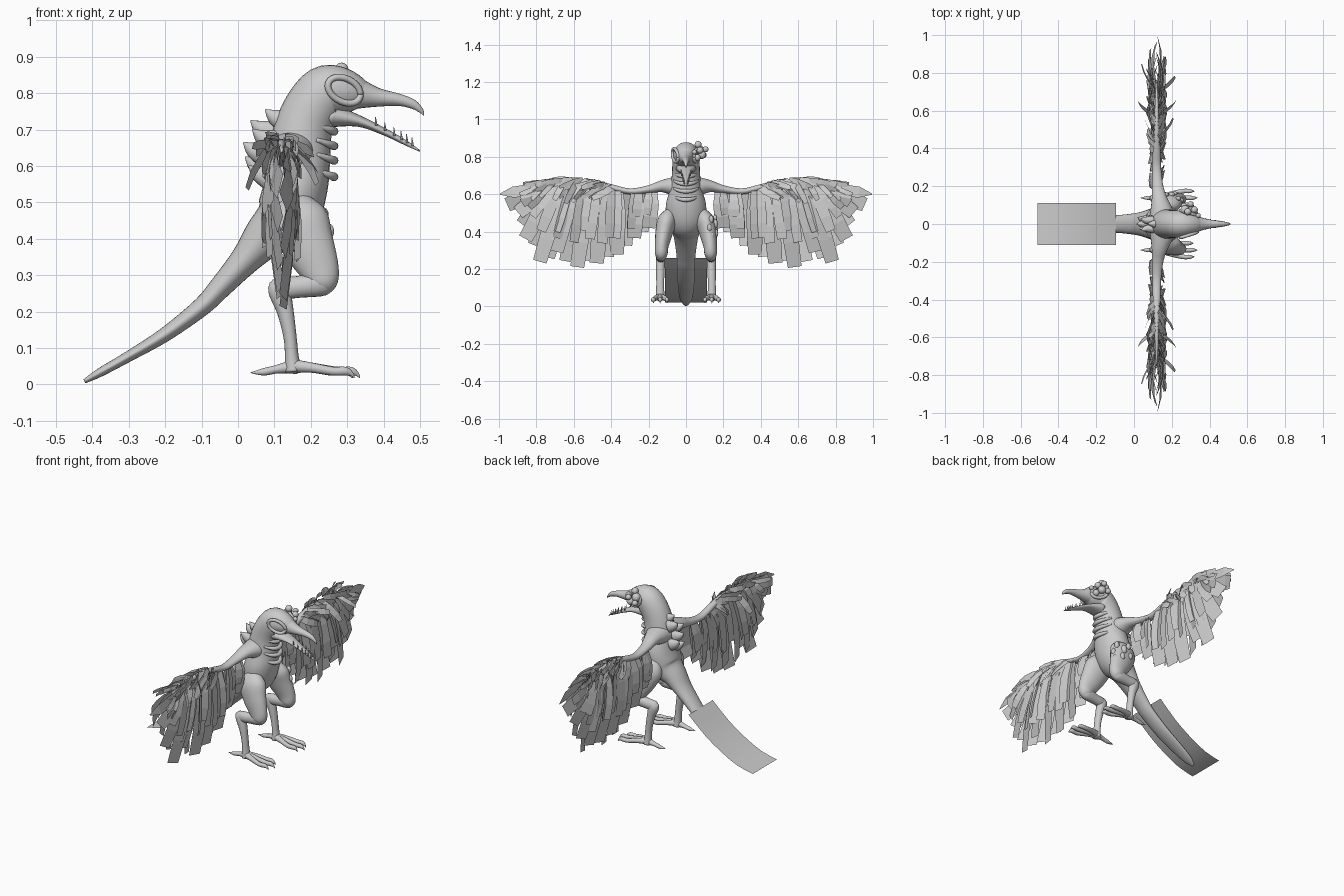
import bpy, bmesh, math, random
from mathutils import Vector

random.seed(4)


def finish(name, bm, smooth=True, mirror=False):
    me = bpy.data.meshes.new(name)
    bm.to_mesh(me)
    bm.free()
    ob = bpy.data.objects.new(name, me)
    bpy.context.collection.objects.link(ob)
    for p in me.polygons:
        p.use_smooth = smooth
    if mirror:
        m = ob.modifiers.new("Mirror", 'MIRROR')
        m.use_axis = (False, True, False)
    return ob


def spline(rows, steps):
    """Catmull-Rom through rows of numbers."""
    r = [Vector(v) for v in rows]
    out = []
    for i in range(len(r) - 1):
        p0, p1, p2, p3 = r[max(i - 1, 0)], r[i], r[i + 1], r[min(i + 2, len(r) - 1)]
        for s in range(steps):
            t = s / steps
            out.append(0.5 * (2 * p1 + (p2 - p0) * t + (2 * p0 - 5 * p1 + 4 * p2 - p3) * t * t
                              + (3 * p1 - p0 - 3 * p2 + p3) * t ** 3))
    return out + [r[-1]]


def tube(bm, rows, side=(0, 1, 0), n=20, steps=4):
    """Loft ellipses; row = x, y, z, radius across side, radius along side."""
    pts = spline(rows, steps)
    rings = []
    for i, p in enumerate(pts):
        a, b = pts[max(i - 1, 0)], pts[min(i + 1, len(pts) - 1)]
        t = Vector((b - a)[:3]).normalized()
        u = Vector(side)
        u = (u - t * u.dot(t)).normalized()
        v = t.cross(u)
        ra, rb = max(p[3], .001), max(p[4], .001)
        c = Vector(p[:3])
        rings.append([bm.verts.new(c + v * ra * math.cos(k * math.tau / n) + u * rb * math.sin(k * math.tau / n))
                      for k in range(n)])
    for a, b in zip(rings, rings[1:]):
        for k in range(n):
            bm.faces.new((a[k], a[(k + 1) % n], b[(k + 1) % n], b[k]))
    bm.faces.new(rings[0][::-1])
    bm.faces.new(rings[-1])
    bmesh.ops.recalc_face_normals(bm, faces=bm.faces[:])


def blob(bm, c, s, seg=14):
    vs = bmesh.ops.create_uvsphere(bm, u_segments=seg, v_segments=8, radius=1)['verts']
    for v in vs:
        v.co = Vector(c) + Vector(v.co[i] * s[i] for i in range(3))


def part(name, *tubes, mirror=False, **kw):
    bm = bmesh.new()
    for rows in tubes:
        tube(bm, rows, **kw)
    return finish(name, bm, mirror=mirror)


# Head, neck, torso and tail as one loft
part("body", [(x, 0, z, a, b) for x, z, a, b in [
    (.355, .795, .03, .03), (.31, .803, .057, .055), (.25, .805, .074, .07), (.213, .772, .077, .073),
    (.182, .71, .079, .075), (.168, .63, .086, .085), (.158, .54, .088, .108), (.13, .455, .086, .1),
    (.075, .405, .062, .075), (.02, .342, .042, .06), (-.05, .265, .031, .05), (-.1, .213, .026, .047),
    (-.2, .137, .02, .045), (-.3, .077, .015, .04), (-.38, .032, .012, .03), (-.422, .008, .006, .01)]], n=28)

# Beak and jaw
part("upper_beak", [(.31, 0, .803, .05, .05), (.38, 0, .789, .027, .028), (.44, 0, .782, .017, .018),
                    (.48, 0, .77, .013, .012), (.503, 0, .752, .007, .006), (.51, 0, .739, .001, .001)])
part("lower_jaw", [(.25, 0, .74, .035, .055), (.33, 0, .724, .016, .036), (.4, 0, .695, .01, .022),
                   (.46, 0, .664, .007, .013), (.5, 0, .641, .002, .003)])
part("teeth", *[[(x, .03 - (x - .36) * .17, .722 - (x - .36) * .56, .004, .004),
                 (x - .002, .03 - (x - .36) * .17, .746 - (x - .36) * .56, .0005, .0005)]
                for x in (.38, .405, .43, .45, .465, .48)], mirror=True, n=6, steps=1, side=(1, 0, 0))

# Eye socket rim with eyeball on both sides
ring = [(.292 + .045 * math.cos(t), .05 + .012 * math.sin(t / 2) - .01 * math.cos(t),
         .808 + .034 * math.sin(t) - .012 * math.cos(t), .009, .009)
        for t in [k * math.tau / 12 for k in range(13)]]
part("eye_rim", ring, mirror=True, n=10, steps=2)
bm = bmesh.new()
blob(bm, (.292, .04, .806), (.028, .02, .022))
finish("eye", bm, mirror=True)

# Growths: head cluster and thigh lumps on one side only
bm = bmesh.new()
for c, r in [((.27, .075, .835), .024), ((.3, .085, .81), .022), ((.285, .065, .865), .019), ((.32, .075, .835), .018),
             ((.265, .095, .81), .016), ((.3, .105, .84), .016), ((.32, .06, .795), .018), ((.34, .045, .825), .013)]:
    blob(bm, c, (r, r, r))
finish("head_growths", bm)
bm = bmesh.new()
for x, y, z, r in [(.2, .155, .44, .022), (.235, .135, .465, .018), (.25, .125, .42, .018), (.215, .16, .39, .018),
                   (.17, .155, .47, .017), (.16, .16, .41, .016), (.25, .14, .38, .014)]:
    blob(bm, (x, y, z), (r * .8, r * .7, r * 1.2))
finish("thigh_growths", bm)

# Throat ridges and spine spikes
part("throat_ridges", *[[(.215, -w, z + .012, .006, .006), (.25, -w * .6, z, .01, .01), (.264, 0, z - .005, .012, .012),
                         (.25, w * .6, z, .01, .01), (.215, w, z + .012, .006, .006)]
                        for z, w in ((.7, .06), (.66, .065), (.62, .065), (.575, .06))], side=(0, 0, 1), n=10)
part("spine_spikes", *[[(x + .06, y, z - .025, .035, .025), (x + .025, y, z - .01, .022, .018),
                        (x, y * 1.4, z + .01, .002, .002)]
                       for x, y, z in ((.075, .0, .745), (.035, .02, .715), (.04, -.025, .69), (.015, 0, .655),
                                       (.02, .025, .615), (.03, -.02, .59))], n=10)

# Legs: thigh, shank, metatarsus
part("legs",
     [(.15, .07, .52, .03, .02), (.165, .1, .46, .078, .05), (.19, .118, .39, .073, .046),
      (.222, .13, .32, .056, .036), (.235, .132, .275, .04, .032), (.235, .132, .248, .012, .01)],
     [(.265, .132, .285, .015, .01), (.235, .132, .28, .036, .03), (.17, .134, .268, .03, .027),
      (.115, .136, .265, .029, .023), (.085, .136, .272, .008, .008)],
     [(.105, .136, .29, .01, .01), (.112, .136, .262, .03, .024), (.13, .137, .2, .023, .023),
      (.143, .138, .13, .018, .021), (.148, .138, .075, .019, .022), (.152, .138, .035, .024, .026)],
     mirror=True)

# Feet: three front toes and a hind toe, each ending in a claw
toes = [[(.145, .138, .05, .02, .02), (.2, .138 + d * .6, .046, .014, .014), (L - .06, .138 + d, .036, .012, .012),
         (L - .025, .138 + d, .036, .012, .011), (L - .008, .138 + d, .028, .006, .005), (L, .138 + d, .017, .001, .001)]
        for d, L in ((-.036, .315), (0, .335), (.036, .32))]
toes.append([(.16, .138, .05, .022, .02), (.11, .138, .042, .012, .013), (.07, .138, .034, .01, .01),
             (.035, .138, .032, .001, .001)])
part("feet", *toes, mirror=True, n=12)

# Wing arms
part("wing_arms", [(.15, .02, .635, .065, .07), (.145, .07, .642, .05, .06), (.135, .13, .642, .032, .042),
                   (.125, .2, .626, .021, .03), (.12, .3, .615, .016, .023), (.12, .4, .637, .016, .02),
                   (.12, .5, .66, .013, .015), (.12, .62, .66, .01, .01), (.12, .75, .64, .004, .004)],
     side=(1, 0, 0), mirror=True)


# Wing feathers: flat cards hung along the arm
def along(line, u):
    f = u * (len(line) - 1)
    i = min(int(f), len(line) - 2)
    return Vector(line[i]).lerp(Vector(line[i + 1]), f - i)


def feather(bm, base, tip, w, bulge, twist, taper=1.0):
    base, tip = Vector(base), Vector(tip)
    d = (tip - base).normalized()
    across = (d.cross(Vector((1, 0, 0))).normalized() + Vector((twist, 0, 0))).normalized()
    prev = None
    for t, k in ((0, .6), (.35, 1), (.7, 1), (1, taper)):
        c = base.lerp(tip, t) + Vector((bulge * math.sin(math.pi * t), 0, 0))
        row = [bm.verts.new(c + across * w * k * s) for s in (-.5, .5)]
        if prev:
            bm.faces.new((prev[0], prev[1], row[1], row[0]))
        prev = row


arm = [(.18, .62), (.26, .61), (.36, .62), (.44, .64), (.52, .65), (.6, .655), (.66, .65), (.7, .645), (.73, .64), (.76, .635)]
tips = [(.2, .42), (.28, .35), (.37, .28), (.48, .21), (.58, .22), (.7, .27), (.78, .245), (.86, .36), (.91, .49), (.995, .6)]
R = random.uniform
bm = bmesh.new()
N = 19
for i in range(N):
    u, s = i / (N - 1), (-1) ** i
    b, t = along(arm, u), along(tips, u)
    t = b.lerp(t, 1 if i in (0, N - 1) else R(.92, 1.03))
    feather(bm, (.12 + s * .008, *b), (.12 + s * .004, *t), .085 if i < N - 1 else .06, s * .018, s * R(.1, .3),
            .9 if i < N - 1 else .1)
finish("flight_feathers", bm, False, True)

bm = bmesh.new()
for s in (-1, 1):
    for i in range(17):
        u = (i + R(.1, .9)) / 17
        b, t = along(arm, u), along(tips, u)
        feather(bm, (.12 + s * .014, *b), (.12 + s * R(.025, .045), *b.lerp(t, R(.5, .75))), R(.045, .065),
                s * .012, R(-.4, .4), .85)
finish("middle_feathers", bm, False, True)

# Short coverts flaring out along the leading edge
edge = [(.37, .635), (.45, .665), (.53, .68), (.62, .68), (.7, .665), (.77, .65)]
bm = bmesh.new()
for s in (-1, 1):
    for i in range(26):
        u = (i + R(0, .9)) / 26
        b = along(edge, u)
        ang = math.radians(R(-75, -10) + 15 * u)
        L = R(.09, .16)
        flare = R(.02, .05) + (.05 if i % 8 == 5 else 0)
        t = b + Vector((math.cos(ang), math.sin(ang))) * L
        feather(bm, (.12 + s * .01, *b), (.12 + s * flare, *t), R(.025, .04), s * .012, R(-.6, .6), .7)
finish("covert_feathers", bm, False, True)

# Tail card lying on the tail
bm = bmesh.new()
prev = None
for p in spline([(-.095, .258), (-.2, .166), (-.3, .1), (-.41, .045), (-.512, .022)], 2):
    row = [bm.verts.new((p[0], y, p[1])) for y in (-.112, 0, .112)]
    if prev:
        for k in (0, 1):
            bm.faces.new((prev[k], row[k], row[k + 1], prev[k + 1]))
    prev = row
finish("tail_feather", bm)
